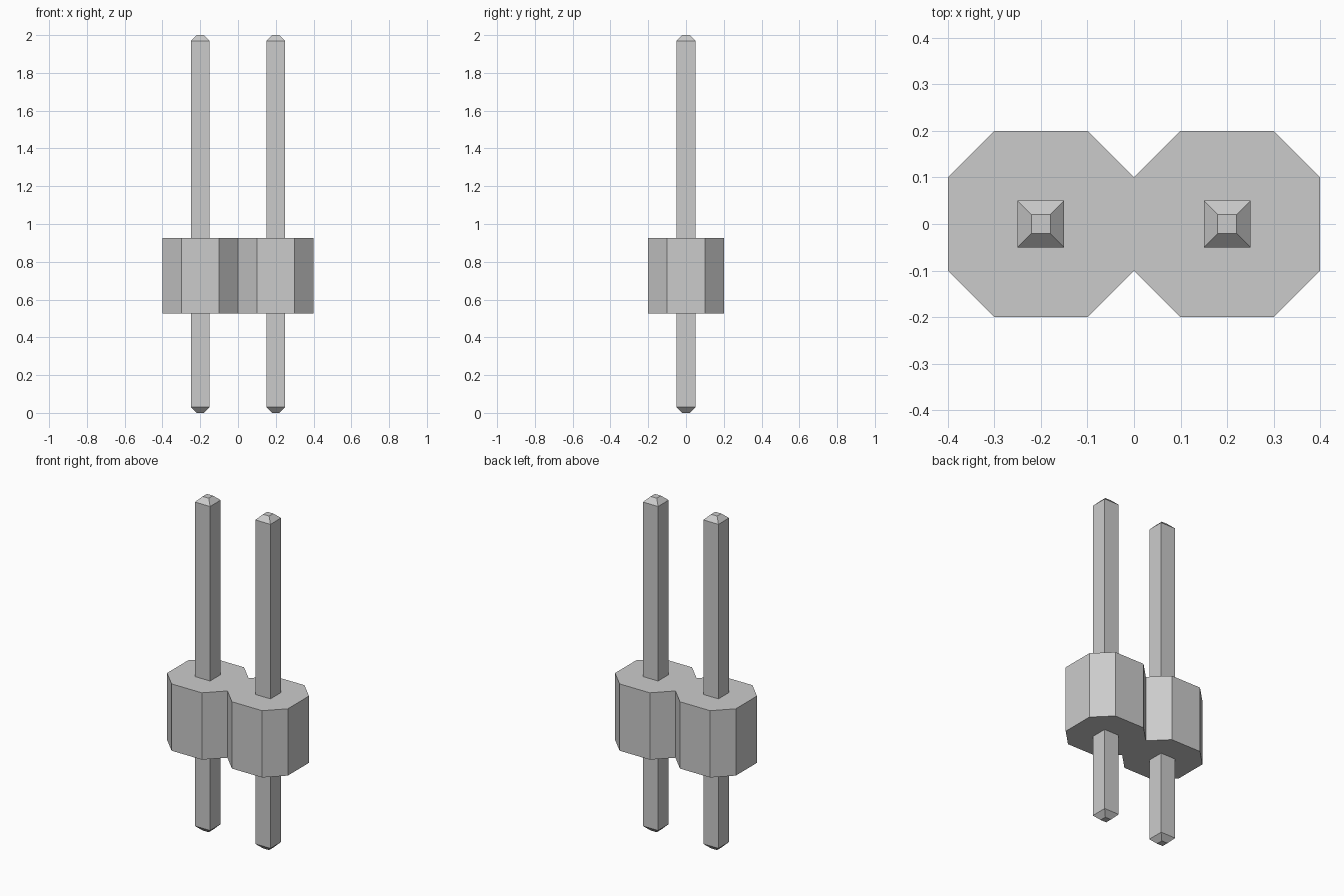
import bpy
import bmesh

cube = bpy.data.objects.get("Cube")
if cube:
    bpy.data.objects.remove(cube, do_unlink=True)

PITCH = 0.4
PIN_HALF, TIP_HALF, TIP_HEIGHT = 0.05, 0.02, 0.03
HEIGHT = 2.0
BODY_BOTTOM, BODY_TOP = 0.525, 0.925

grey = bpy.data.materials.new("light grey")
grey.use_nodes = True
colour = (0.6, 0.6, 0.6, 1.0)
grey.diffuse_color = colour
grey.node_tree.nodes["Principled BSDF"].inputs["Base Color"].default_value = colour


def loft(name, rings):
    """Skin a stack of matching closed rings and cap both ends."""
    bm = bmesh.new()
    loops = [[bm.verts.new(p) for p in ring] for ring in rings]
    count = len(loops[0])
    for low, high in zip(loops, loops[1:]):
        for i in range(count):
            j = (i + 1) % count
            bm.faces.new((low[i], low[j], high[j], high[i]))
    bm.faces.new(loops[0][::-1])
    bm.faces.new(loops[-1])
    bmesh.ops.recalc_face_normals(bm, faces=bm.faces)
    mesh = bpy.data.meshes.new(name)
    bm.to_mesh(mesh)
    bm.free()
    mesh.materials.append(grey)
    obj = bpy.data.objects.new(name, mesh)
    bpy.context.collection.objects.link(obj)
    return obj


def square(x, half, z):
    return [(x + sx * half, sy * half, z)
            for sx, sy in ((-1, -1), (1, -1), (1, 1), (-1, 1))]


# Housing: two joined octagons, front edge mirrored to the back
front = [(-0.4, -0.1), (-0.3, -0.2), (-0.1, -0.2), (0, -0.1),
         (0.1, -0.2), (0.3, -0.2), (0.4, -0.1)]
outline = front + [(-x, -y) for x, y in front]
loft("housing", [[(x, y, z) for x, y in outline]
                 for z in (BODY_BOTTOM, BODY_TOP)])

# Square pins with tapered tips
for name, side in (("right_pin", -1), ("left_pin", 1)):
    x = side * PITCH / 2
    loft(name, [square(x, TIP_HALF, 0),
                square(x, PIN_HALF, TIP_HEIGHT),
                square(x, PIN_HALF, HEIGHT - TIP_HEIGHT),
                square(x, TIP_HALF, HEIGHT)])
